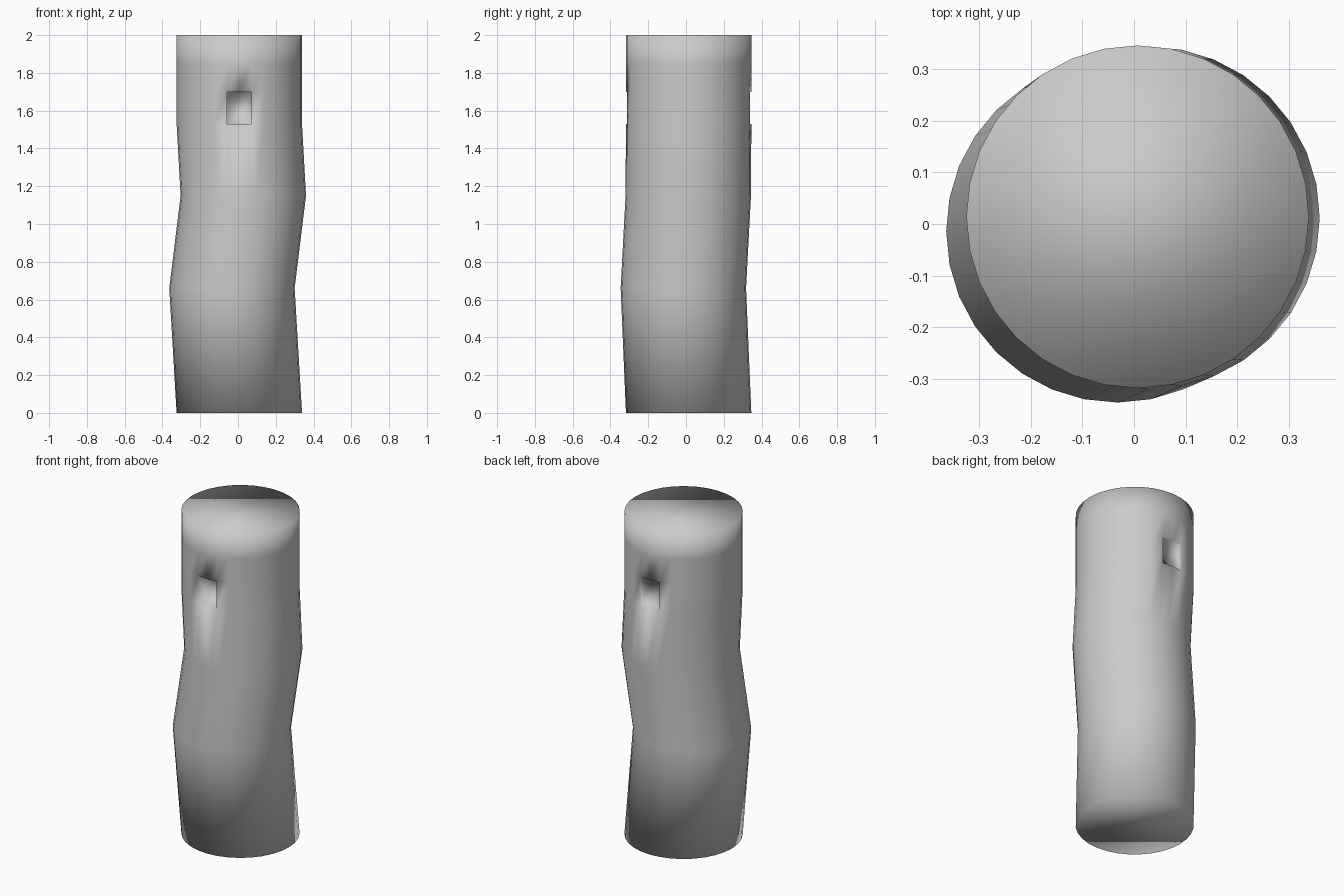
import bpy, bmesh, math
from mathutils import Vector

if "Cube" in bpy.data.objects:
    bpy.data.objects.remove(bpy.data.objects["Cube"])

SIDES, RADIUS = 32, 0.332
# ring centres (x, y, z) following the gentle bend
PATH = [(0.007, 0.014, 0), (-0.032, -0.014, 0.66), (0.028, 0.012, 1.15),
        (0.007, 0.014, 1.53), (0.007, 0.014, 1.70), (0.007, 0.014, 1.85),
        (0.007, 0.014, 2.0)]

bm = bmesh.new()


def ring(x, y, z):
    step = 2 * math.pi / SIDES
    return [bm.verts.new((x + RADIUS * math.cos(i * step),
                          y + RADIUS * math.sin(i * step), z)) for i in range(SIDES)]


# bent body with both ends closed
rings = [ring(*p) for p in PATH]
for low, high in zip(rings, rings[1:]):
    for i in range(SIDES):
        j = (i + 1) % SIDES
        bm.faces.new((low[i], low[j], high[j], high[i]))
bm.faces.new(rings[0][::-1])
bm.faces.new(rings[-1])


# rectangular recess, two facets wide, pushed in along y
def recess(sign, depth):
    faces = [f for f in bm.faces
             if 1.6 < f.calc_center_median().z < 1.63
             and abs(f.calc_center_median().x - 0.007) < 0.05
             and f.calc_center_median().y * sign > 0.2]
    out = bmesh.ops.extrude_face_region(bm, geom=faces)
    verts = [g for g in out["geom"] if isinstance(g, bmesh.types.BMVert)]
    bmesh.ops.translate(bm, verts=verts, vec=Vector((0, -sign * depth, 0)))
    bmesh.ops.delete(bm, geom=[f for f in faces if f.is_valid], context="FACES")


recess(-1, 0.1)   # front window
recess(1, 0.012)  # shallow back panel

bmesh.ops.recalc_face_normals(bm, faces=bm.faces)
for f in bm.faces:
    f.smooth = True
mesh = bpy.data.meshes.new("bent_post")
bm.to_mesh(mesh)
bm.free()
post = bpy.data.objects.new("bent_post", mesh)
bpy.context.collection.objects.link(post)
